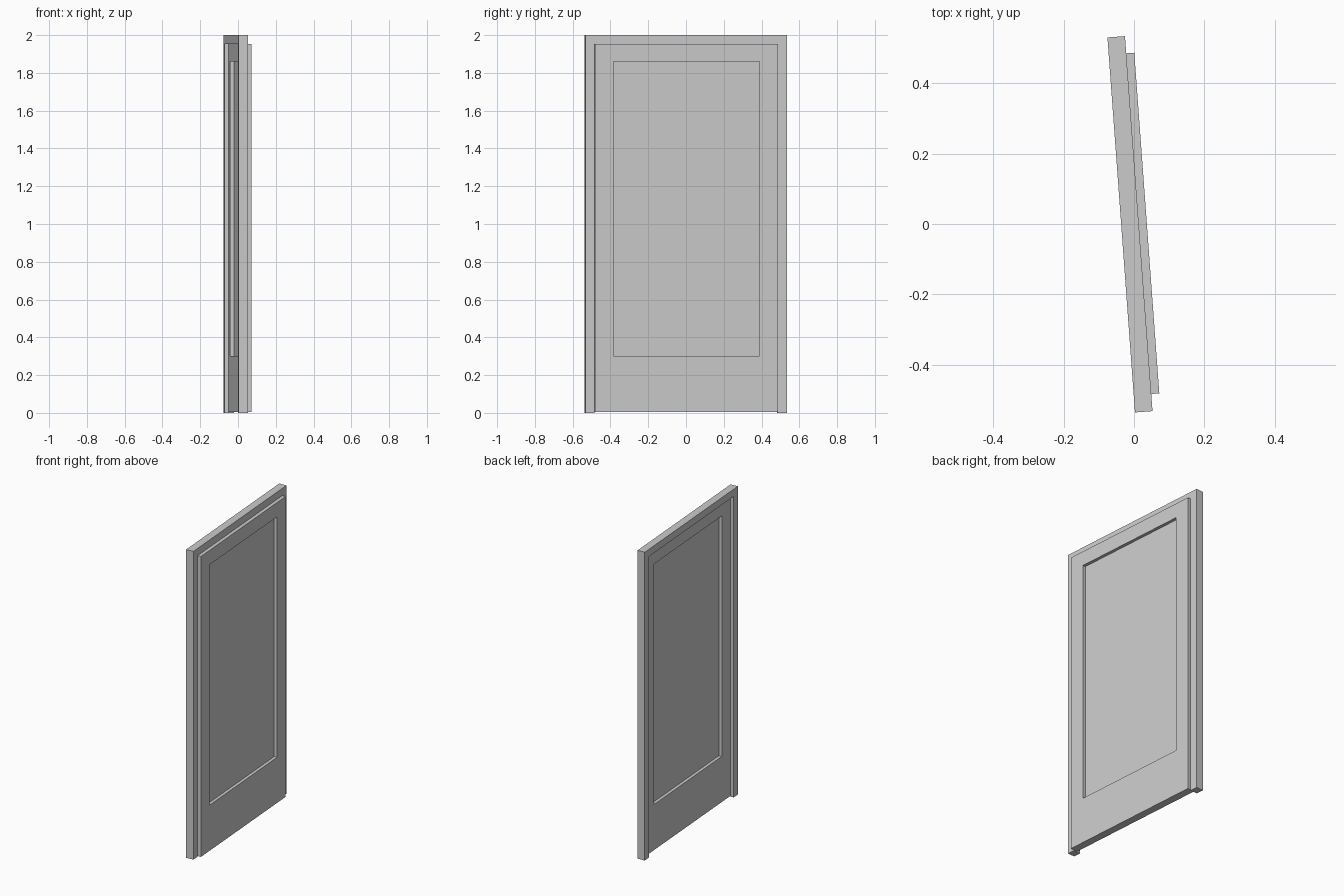
import bpy, bmesh, math
from mathutils import Matrix

if "Cube" in bpy.data.objects:
    bpy.data.objects.remove(bpy.data.objects["Cube"])

# Whole door is turned slightly about the vertical axis
TURN = Matrix.Rotation(math.radians(4.2), 4, 'Z')


def extrude_profile(name, outline, x0, x1):
    """Extrude a y-z outline from x0 to x1."""
    bm = bmesh.new()
    face = bm.faces.new([bm.verts.new((x0, y, z)) for y, z in outline])
    ext = bmesh.ops.extrude_face_region(bm, geom=[face])
    moved = [v for v in ext['geom'] if isinstance(v, bmesh.types.BMVert)]
    bmesh.ops.translate(bm, vec=(x1 - x0, 0, 0), verts=moved)
    return finish(name, bm)


def finish(name, bm):
    bmesh.ops.recalc_face_normals(bm, faces=bm.faces)
    mesh = bpy.data.meshes.new(name)
    bm.to_mesh(mesh)
    bm.free()
    mesh.transform(TURN)
    ob = bpy.data.objects.new(name, mesh)
    bpy.context.collection.objects.link(ob)
    return ob


def rect(y, z0, z1):
    return [(-y, z0), (y, z0), (y, z1), (-y, z1)]


# Door frame: two jambs and a head, open at the floor
W, IN, TOP = 0.535, 0.486, 1.953
extrude_profile("door_frame",
                [(-W, 0), (-IN, 0), (-IN, TOP), (IN, TOP),
                 (IN, 0), (W, 0), (W, 2), (-W, 2)], -0.0365, 0.0135)

# Door leaf, standing proud of the frame, with a sunken panel on both faces
bm = bmesh.new()
X0, X1, SINK = -0.0135, 0.0365, 0.02
rings = []
for x, outline in ((X0 + SINK, rect(0.388, 0.30, 1.86)),
                   (X0, rect(0.388, 0.30, 1.86)),
                   (X0, rect(IN, 0.004, TOP)),
                   (X1, rect(IN, 0.004, TOP)),
                   (X1, rect(0.388, 0.30, 1.86)),
                   (X1 - SINK, rect(0.388, 0.30, 1.86))):
    rings.append([bm.verts.new((x, y, z)) for y, z in outline])
for a, b in zip(rings, rings[1:]):
    for i in range(4):
        j = (i + 1) % 4
        bm.faces.new((a[i], a[j], b[j], b[i]))
bm.faces.new(rings[0])
bm.faces.new(rings[-1])
finish("door_leaf", bm)
